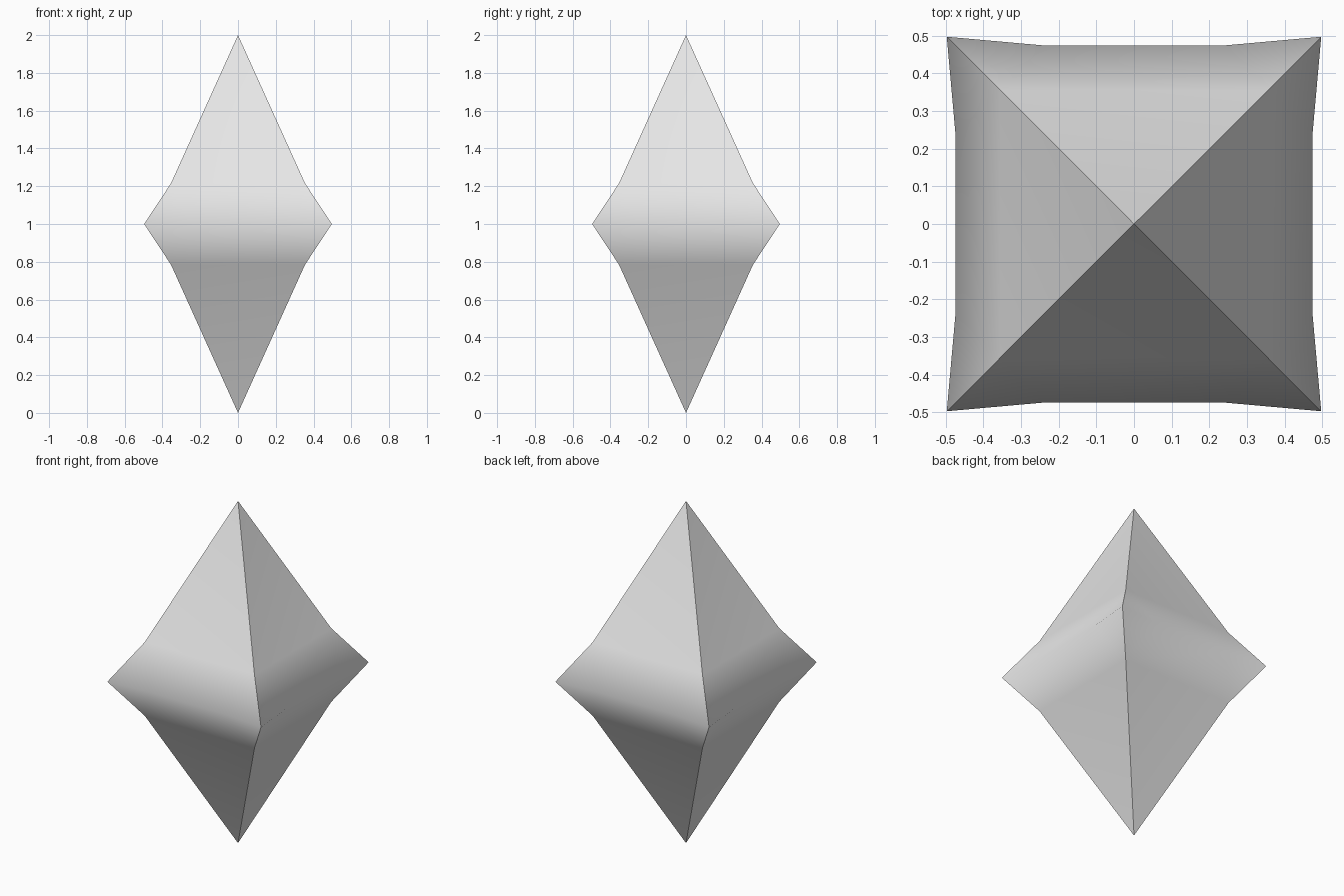
import bpy
import bmesh
import math
from mathutils import Matrix, Vector

cube = bpy.data.objects.get("Cube")
if cube:
    bpy.data.objects.remove(cube, do_unlink=True)

# Single light grey material
grey = bpy.data.materials.new("light_grey")
grey.use_nodes = True
color = (0.8, 0.8, 0.8, 1.0)
grey.diffuse_color = color
grey.node_tree.nodes["Principled BSDF"].inputs["Base Color"].default_value = color

TIP, WAIST = 1.0, 0.215        # heights above the equator
NECK = 0.355                   # half width where the point meets the flared girdle
CORNER, SIDE, INNER = 0.497, 0.474, 0.24   # girdle outline

bm = bmesh.new()


def add_side(turn, sign):
    """One upper or lower quarter: the pointed facet and its flared girdle."""
    rot = Matrix.Rotation(turn * math.pi / 2, 3, 'Z')

    def face(*points):
        verts = [bm.verts.new(rot @ Vector((x, y, z * sign))) for x, y, z in points]
        bm.faces.new(verts if sign > 0 else verts[::-1])

    tip = (0, 0, TIP)
    neck_a, neck_b = (-NECK, -NECK, WAIST), (NECK, -NECK, WAIST)
    corner_a, corner_b = (-CORNER, -CORNER, 0), (CORNER, -CORNER, 0)
    inner_a, inner_b = (-INNER, -SIDE, 0), (INNER, -SIDE, 0)
    face(neck_a, neck_b, tip)
    face(corner_a, inner_a, neck_a)
    face(inner_a, inner_b, neck_b, neck_a)
    face(inner_b, corner_b, neck_b)


for turn in range(4):
    for sign in (1, -1):
        add_side(turn, sign)

# Weld the quarters and stand the crystal on the ground
bmesh.ops.remove_doubles(bm, verts=bm.verts, dist=0.0005)
bmesh.ops.recalc_face_normals(bm, faces=bm.faces)
bmesh.ops.translate(bm, verts=bm.verts, vec=(0, 0, TIP))

mesh = bpy.data.meshes.new("crystal")
bm.to_mesh(mesh)
bm.free()
mesh.materials.append(grey)
crystal = bpy.data.objects.new("crystal", mesh)
bpy.context.collection.objects.link(crystal)

# Smooth girdle, sharp vertical ridges
bpy.ops.object.select_all(action='DESELECT')
crystal.select_set(True)
bpy.context.view_layer.objects.active = crystal
bpy.ops.object.shade_smooth_by_angle(angle=math.radians(70))
